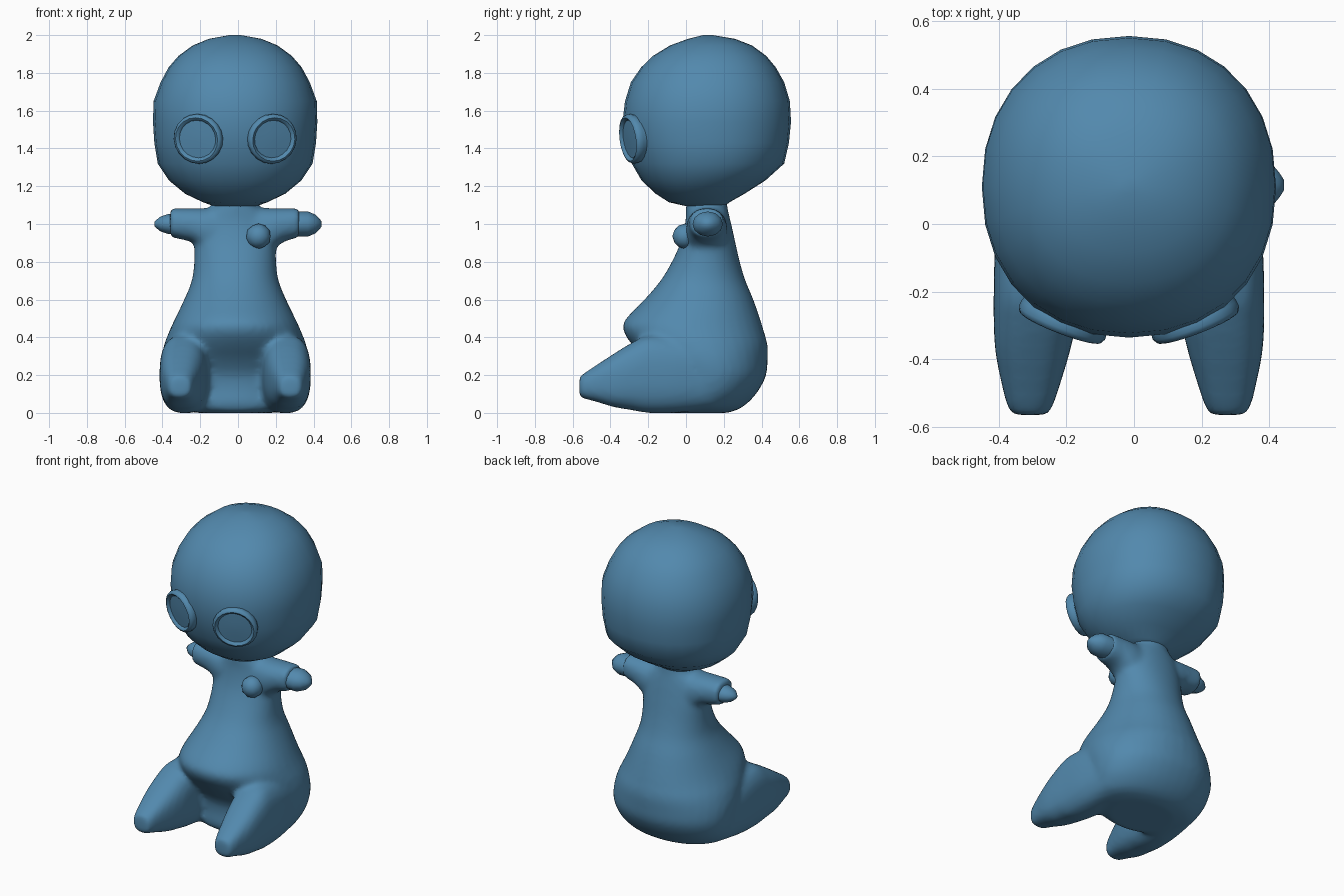
import bpy, bmesh, math
from mathutils import Vector

if "Cube" in bpy.data.objects:
    bpy.data.objects.remove(bpy.data.objects["Cube"])

CX = -0.015  # middle line of the figure

blue = bpy.data.materials.new("blue")
blue.diffuse_color = (.085, .25, .42, 1)
blue.use_nodes = True
blue.node_tree.nodes["Principled BSDF"].inputs["Base Color"].default_value = blue.diffuse_color


def se(v, p):
    return math.copysign(abs(v) ** p, v)


def resample(rows, steps=3):
    """Round off a list of profile rows with a Catmull-Rom curve."""
    ext = [rows[0]] + rows + [rows[-1]]
    out = []
    for a, b, c, d in zip(ext, ext[1:], ext[2:], ext[3:]):
        for i in range(steps):
            t = i / steps
            out.append(tuple(.5 * (2 * q + (r - p) * t + (2 * p - 5 * q + 4 * r - s) * t * t
                                   + (3 * q - p - 3 * r + s) * t ** 3)
                             for p, q, r, s in zip(a, b, c, d)))
    return out + [rows[-1]]


def loft(bm, rings, n=24, p=1.0):
    """Skin (centre, u, v) rings into a closed solid."""
    loops = []
    for c, u, v in rings:
        c, u, v = Vector(c), Vector(u), Vector(v)
        loops.append([bm.verts.new(c + u * se(math.cos(a), p) + v * se(math.sin(a), p))
                      for a in (2 * math.pi * i / n for i in range(n))])
    for a, b in zip(loops, loops[1:]):
        for i in range(n):
            j = (i + 1) % n
            bm.faces.new((a[i], a[j], b[j], b[i]))
    bm.faces.new(loops[0][::-1])
    bm.faces.new(loops[-1])


def z_rings(rows):
    # rows: height, half width, front y, back y
    return [((CX, (f + b) / 2, z), (w, 0, 0), (0, (b - f) / 2, 0)) for z, w, f, b in rows]


def finish(name, bm, angle=60):
    # each connected part must face outward before any remeshing
    bmesh.ops.recalc_face_normals(bm, faces=bm.faces)
    me = bpy.data.meshes.new(name)
    bm.to_mesh(me)
    bm.free()
    me.materials.append(blue)
    ob = bpy.data.objects.new(name, me)
    bpy.context.collection.objects.link(ob)
    bpy.ops.object.select_all(action='DESELECT')
    ob.select_set(True)
    bpy.context.view_layer.objects.active = ob
    bpy.ops.object.shade_smooth_by_angle(angle=math.radians(angle))
    return ob


# Head
bm = bmesh.new()
loft(bm, z_rings([
    (1.09, .10, .02, .20), (1.115, .17, -.09, .23), (1.16, .265, -.16, .31),
    (1.23, .35, -.235, .42), (1.32, .41, -.287, .52), (1.43, .428, -.318, .545),
    (1.54, .435, -.336, .556), (1.65, .432, -.323, .55), (1.75, .395, -.292, .52),
    (1.83, .352, -.237, .475), (1.89, .30, -.175, .425), (1.945, .225, -.085, .35),
    (1.98, .14, .01, .26), (2.0, .03, .09, .14)]), 28, .92)
finish("head", bm)

# Body: torso, legs and sleeves fused into one soft form
bm = bmesh.new()
loft(bm, z_rings(resample([
    (0.0, .20, -.12, .22), (.02, .30, -.15, .28), (.06, .345, -.16, .335), (.12, .375, -.155, .385),
    (.20, .39, -.165, .425), (.28, .392, -.215, .432), (.36, .377, -.285, .432),
    (.43, .35, -.33, .413), (.49, .323, -.325, .395), (.60, .27, -.22, .357),
    (.70, .23, -.135, .315), (.80, .217, -.075, .285), (.90, .215, -.03, .262),
    (1.0, .20, -.005, .24), (1.06, .17, .0, .225), (1.09, .125, .0, .22),
    (1.16, .115, .01, .21)])), 36, .95)
for s in (-1, 1):
    # rows: y, inner x, outer x, bottom z, top z
    leg = resample([(.15, .10, .37, .02, .36), (-.05, .12, .395, 0, .40), (-.2, .145, .40, 0, .41),
                    (-.29, .155, .40, .015, .37), (-.38, .175, .395, .03, .315),
                    (-.48, .205, .375, .06, .25), (-.54, .225, .36, .075, .21),
                    (-.565, .24, .345, .085, .19)])
    loft(bm, [((CX + s * (a + b) / 2, y, (l + t) / 2), ((b - a) / 2, 0, 0), (0, 0, (t - l) / 2))
              for y, a, b, l, t in leg], 32, .75)
    # rows: x, half depth, bottom z, top z
    end = .325 if s > 0 else .36
    arm = [(.05, .11, .78, 1.09), (.18, .11, .86, 1.085), (.24, .10, .905, 1.085),
           (end, .09, .93, 1.085)]
    loft(bm, [((s * x, .11, (l + t) / 2), (0, d, 0), (0, 0, (t - l) / 2)) for x, d, l, t in arm], 20, .9)
body = finish("body", bm)
rm = body.modifiers.new("fuse", 'REMESH')
rm.mode = 'VOXEL'
rm.voxel_size = .016
rm.use_smooth_shade = True
sm = body.modifiers.new("soften", 'SMOOTH')
sm.factor = .5
sm.iterations = 10

# Hands
for name, s, start, r in (("right_hand", -1, .33, .055), ("left_hand", 1, .30, .07)):
    bm = bmesh.new()
    loft(bm, [((s * x, .115, 1.0), (0, r * k * 1.15, 0), (0, 0, r * k * .95))
              for x, k in ((start, 1), (.37, 1), (.41, .75), (.43, .45), (.443, .2))], 12)
    finish(name, bm)

# Eyes: low rims around sunken discs, turned with the face
for name, s in (("right_eye", -1), ("left_eye", 1)):
    n = Vector((s * .36, -.93, -.13)).normalized()
    u = n.cross(Vector((0, 0, 1))).normalized()
    v = u.cross(n)
    c = Vector((CX + s * .198, -.292, 1.45))
    bm = bmesh.new()
    loft(bm, [(c + n * d, u * r * 1.03, v * r) for d, r in
              ((-.06, .12), (-.02, .131), (.0, .133), (.014, .126), (.018, .116),
               (.012, .106), (.003, .10), (.006, .05), (.007, .01))], 20)
    finish(name, bm, 50)

# Chest button
bm = bmesh.new()
bmesh.ops.create_icosphere(bm, subdivisions=2, radius=.067)
bmesh.ops.translate(bm, verts=bm.verts, vec=(.108, -.005, .935))
finish("chest_button", bm)
